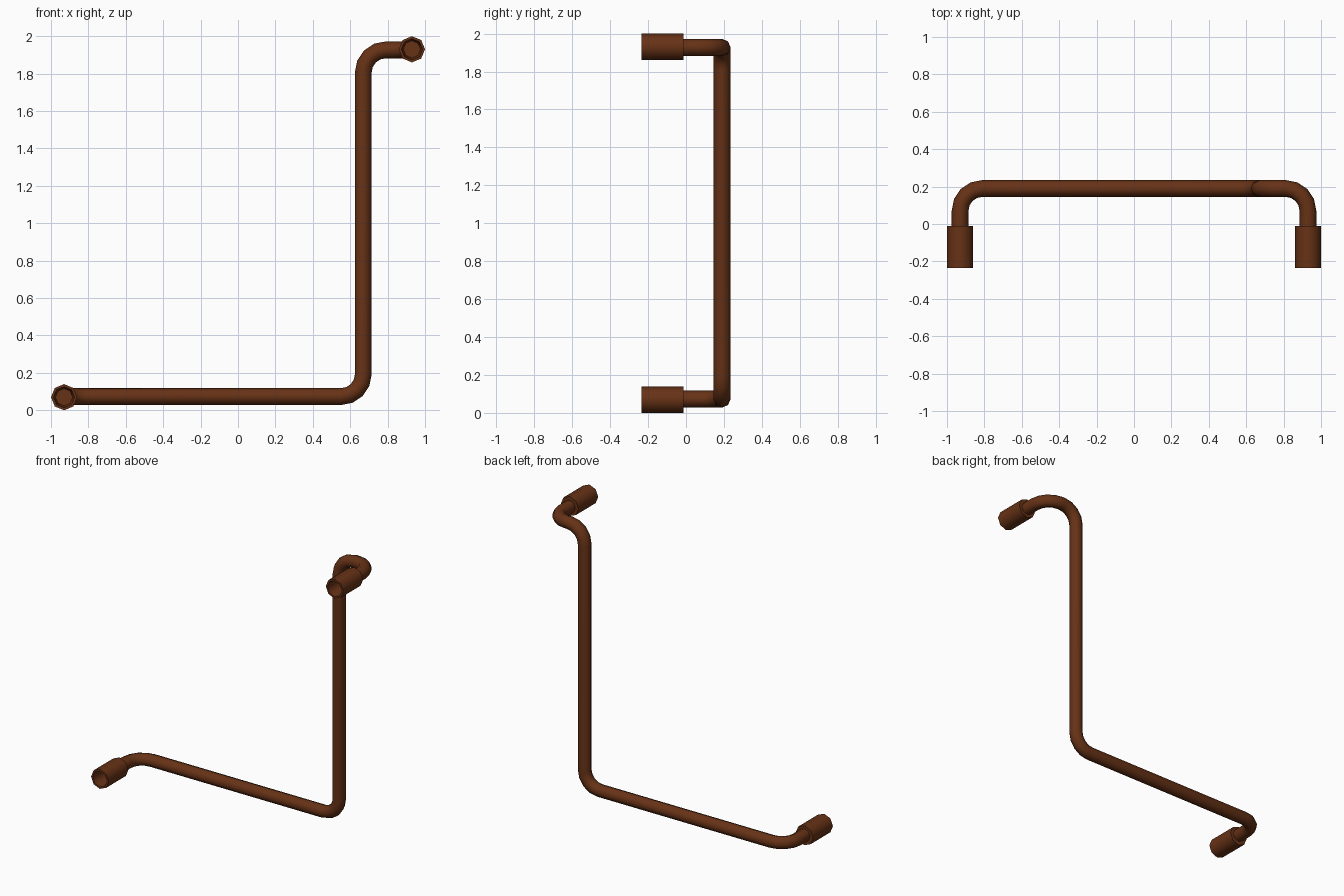
import bpy, bmesh, math
from mathutils import Vector

if "Cube" in bpy.data.objects:
    bpy.data.objects.remove(bpy.data.objects["Cube"])

SIDES = 8
PIPE_R, BEND_R, BEND_STEPS = 0.045, 0.12, 4

copper = bpy.data.materials.new("brown_pipe")
copper.diffuse_color = (0.135, 0.032, 0.008, 1)
copper.use_nodes = True
copper.node_tree.nodes["Principled BSDF"].inputs["Base Color"].default_value = copper.diffuse_color


def make_object(name, bm):
    bmesh.ops.recalc_face_normals(bm, faces=bm.faces[:])
    mesh = bpy.data.meshes.new(name)
    bm.to_mesh(mesh)
    bm.free()
    mesh.materials.append(copper)
    obj = bpy.data.objects.new(name, mesh)
    bpy.context.collection.objects.link(obj)
    bpy.ops.object.select_all(action='DESELECT')
    obj.select_set(True)
    bpy.context.view_layer.objects.active = obj
    bpy.ops.object.shade_smooth_by_angle(angle=math.radians(50))
    return obj


def ring(bm, centre, u, v, r):
    return [bm.verts.new(centre + r * (math.cos(a) * u + math.sin(a) * v))
            for a in (2 * math.pi * i / SIDES for i in range(SIDES))]


def skin(bm, rings):
    for a, b in zip(rings, rings[1:]):
        for i in range(SIDES):
            j = (i + 1) % SIDES
            bm.faces.new((a[i], a[j], b[j], b[i]))
    bm.faces.new(rings[0])
    bm.faces.new(rings[-1])


def rounded_path(corners):
    """Points and tangents along a path whose corners are round arcs."""
    pts = [Vector(c) for c in corners]
    out = [(pts[0], (pts[1] - pts[0]).normalized())]
    for p, c, n in zip(pts, pts[1:], pts[2:]):
        d0, d1 = (c - p).normalized(), (n - c).normalized()
        centre = c + (d1 - d0) * BEND_R
        for k in range(BEND_STEPS + 1):
            a = math.pi / 2 * k / BEND_STEPS
            pos = centre + BEND_R * (d0 * math.sin(a) - d1 * math.cos(a))
            out.append((pos, d0 * math.cos(a) + d1 * math.sin(a)))
    out.append((pts[-1], (pts[-1] - pts[-2]).normalized()))
    return out


# Bent pipe: one continuous sweep between the two sockets
path = rounded_path([(-0.93, -0.03, 0.073), (-0.93, 0.19, 0.073),
                     (0.67, 0.19, 0.073), (0.67, 0.19, 1.927),
                     (0.93, 0.19, 1.927), (0.93, -0.03, 1.927)])
bm = bmesh.new()
u, prev, rings = Vector((0, 0, 1)), path[0][1], []
for pos, tangent in path:
    u = prev.rotation_difference(tangent) @ u
    prev = tangent
    rings.append(ring(bm, pos, u, tangent.cross(u), PIPE_R))
skin(bm, rings)
make_object("bent_pipe", bm)

# Hollow sockets, open toward the front: (y, radius) profile
PROFILE = [(-0.012, 0.07), (-0.235, 0.07), (-0.235, 0.056), (-0.06, 0.046)]
for name, x, z in (("lower_socket", -0.93, 0.07), ("upper_socket", 0.93, 1.93)):
    bm = bmesh.new()
    skin(bm, [ring(bm, Vector((x, y, z)), Vector((1, 0, 0)), Vector((0, 0, 1)), r)
              for y, r in PROFILE])
    make_object(name, bm)
